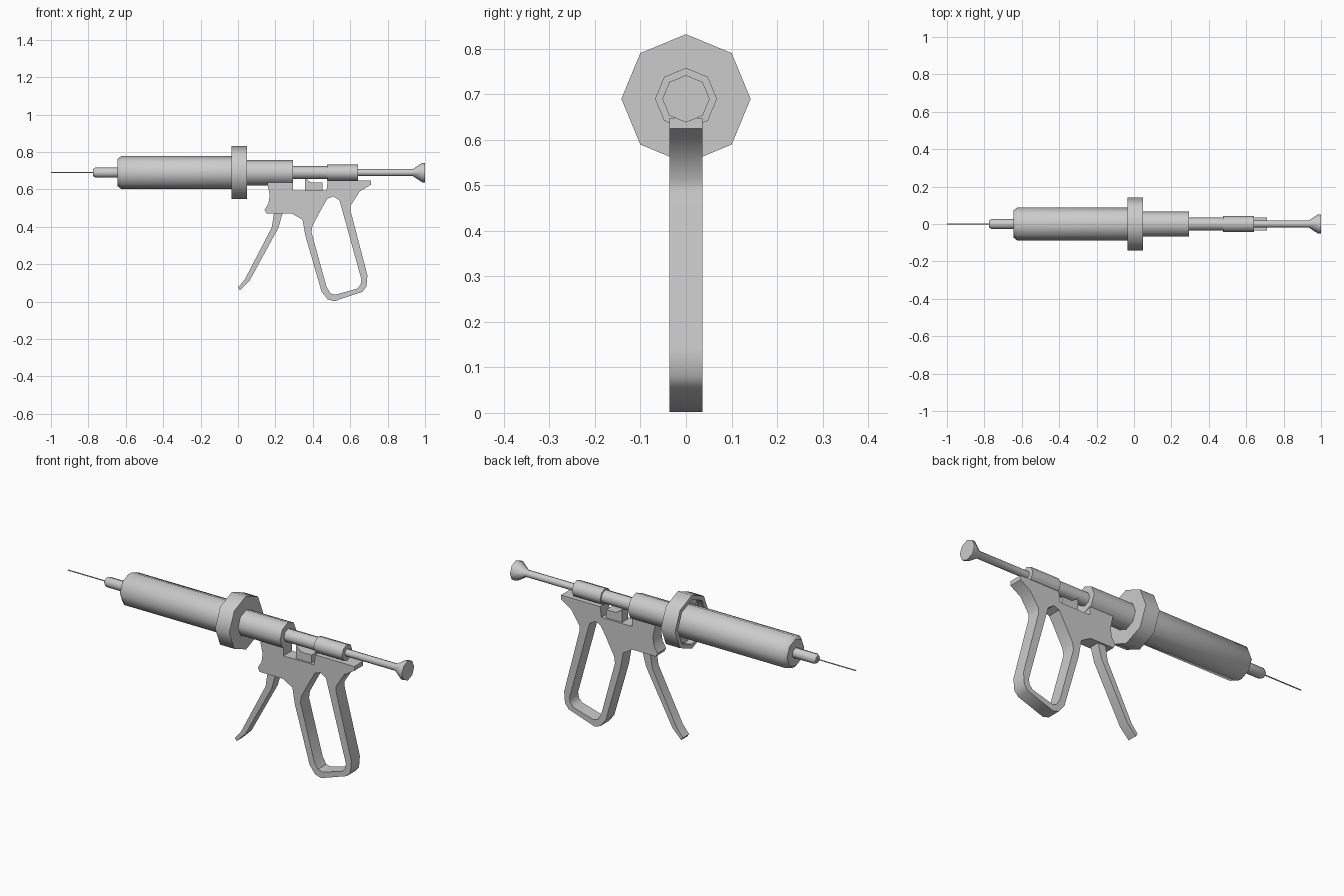
import bpy, bmesh, math
from mathutils import Vector

if "Cube" in bpy.data.objects:
    bpy.data.objects.remove(bpy.data.objects["Cube"], do_unlink=True)

grey = bpy.data.materials.new("light_grey")
grey.use_nodes = True
colour = (0.6, 0.6, 0.6, 1)
grey.diffuse_color = colour
grey.node_tree.nodes["Principled BSDF"].inputs["Base Color"].default_value = colour

AXIS = 0.69   # height of the barrel axis
SIDES = 8


def finish(obj, angle):
    obj.data.materials.append(grey)
    bpy.ops.object.select_all(action="DESELECT")
    obj.select_set(True)
    bpy.context.view_layer.objects.active = obj
    bpy.ops.object.shade_smooth_by_angle(angle=math.radians(angle))


def lathe(name, profile, angle=50):
    """Turn (x, radius) points about the barrel axis, with a corner on top."""
    bm = bmesh.new()
    rings = []
    for x, r in profile:
        rings.append([bm.verts.new((x, r * math.sin(a), AXIS + r * math.cos(a)))
                      for a in (math.tau * i / SIDES for i in range(SIDES))])
    for a, b in zip(rings, rings[1:]):
        for i in range(SIDES):
            j = (i + 1) % SIDES
            bm.faces.new((a[i], a[j], b[j], b[i]))
    bm.faces.new(rings[0])
    bm.faces.new(rings[-1])
    bmesh.ops.recalc_face_normals(bm, faces=bm.faces)
    mesh = bpy.data.meshes.new(name)
    bm.to_mesh(mesh)
    bm.free()
    obj = bpy.data.objects.new(name, mesh)
    bpy.context.collection.objects.link(obj)
    finish(obj, angle)


def plate(name, half_width, *outlines):
    """Extrude flat (x, z) outlines along y; later outlines cut holes."""
    curve = bpy.data.curves.new(name, "CURVE")
    curve.dimensions = "2D"
    curve.fill_mode = "BOTH"
    curve.extrude = half_width
    for outline in outlines:
        spline = curve.splines.new("POLY")
        spline.points.add(len(outline) - 1)
        for point, (x, z) in zip(spline.points, outline):
            point.co = (x, z, 0, 1)
        spline.use_cyclic_u = True
    obj = bpy.data.objects.new(name, curve)
    bpy.context.collection.objects.link(obj)
    obj.rotation_euler.x = math.pi / 2
    bpy.ops.object.select_all(action="DESELECT")
    obj.select_set(True)
    bpy.context.view_layer.objects.active = obj
    bpy.ops.object.convert(target="MESH")
    obj = bpy.context.object
    bm = bmesh.new()
    bm.from_mesh(obj.data)
    bmesh.ops.remove_doubles(bm, verts=bm.verts, dist=0.0005)
    bmesh.ops.recalc_face_normals(bm, faces=bm.faces)
    bm.to_mesh(obj.data)
    bm.free()
    finish(obj, 35)


# Needle, nozzle and barrel
lathe("needle", [(-1, 0.003), (-0.77, 0.003)])
lathe("nozzle", [(-0.775, 0.018), (-0.762, 0.027), (-0.64, 0.027)])
lathe("barrel", [(-0.645, 0.072), (-0.625, 0.088), (0.02, 0.088)])

# Cup-shaped collar, open towards the needle
lathe("collar", [(0.0, 0.118), (-0.035, 0.118), (-0.035, 0.142), (0.048, 0.142)])

# Rear sleeve, plunger rod and its slider
lathe("rear_sleeve", [(0.04, 0.068), (0.295, 0.068)])
lathe("thick_rod", [(0.28, 0.035), (0.48, 0.035)])
lathe("slider", [(0.475, 0.043), (0.642, 0.043)])
lathe("plunger_rod", [(0.63, 0.019), (0.935, 0.019), (0.985, 0.052), (1, 0.052)])

# Pistol grip with an open handle loop
plate("grip", 0.036,
      [(0.155, 0.64), (0.293, 0.64), (0.293, 0.593), (0.473, 0.593),
       (0.48, 0.648), (0.71, 0.648), (0.71, 0.625), (0.65, 0.588),
       (0.602, 0.513), (0.602, 0.485), (0.692, 0.14), (0.687, 0.08),
       (0.665, 0.053), (0.515, 0.002), (0.48, 0.012), (0.447, 0.053),
       (0.36, 0.353), (0.345, 0.438), (0.29, 0.47), (0.153, 0.47),
       (0.142, 0.49), (0.163, 0.525), (0.17, 0.57)],
      [(0.51, 0.562), (0.478, 0.55), (0.447, 0.497), (0.398, 0.406),
       (0.393, 0.37), (0.473, 0.08), (0.495, 0.043), (0.522, 0.037),
       (0.638, 0.07), (0.655, 0.09), (0.66, 0.118), (0.543, 0.54)])

# Trigger and the small catch above the grip
plate("trigger", 0.026,
      [(0.195, 0.49), (0.243, 0.49), (0.217, 0.396), (0.062, 0.112),
       (0.01, 0.06), (0, 0.075), (0.036, 0.118), (0.18, 0.396)])
plate("catch", 0.026,
      [(0.358, 0.585), (0.358, 0.66), (0.393, 0.636), (0.452, 0.636), (0.452, 0.585)])
